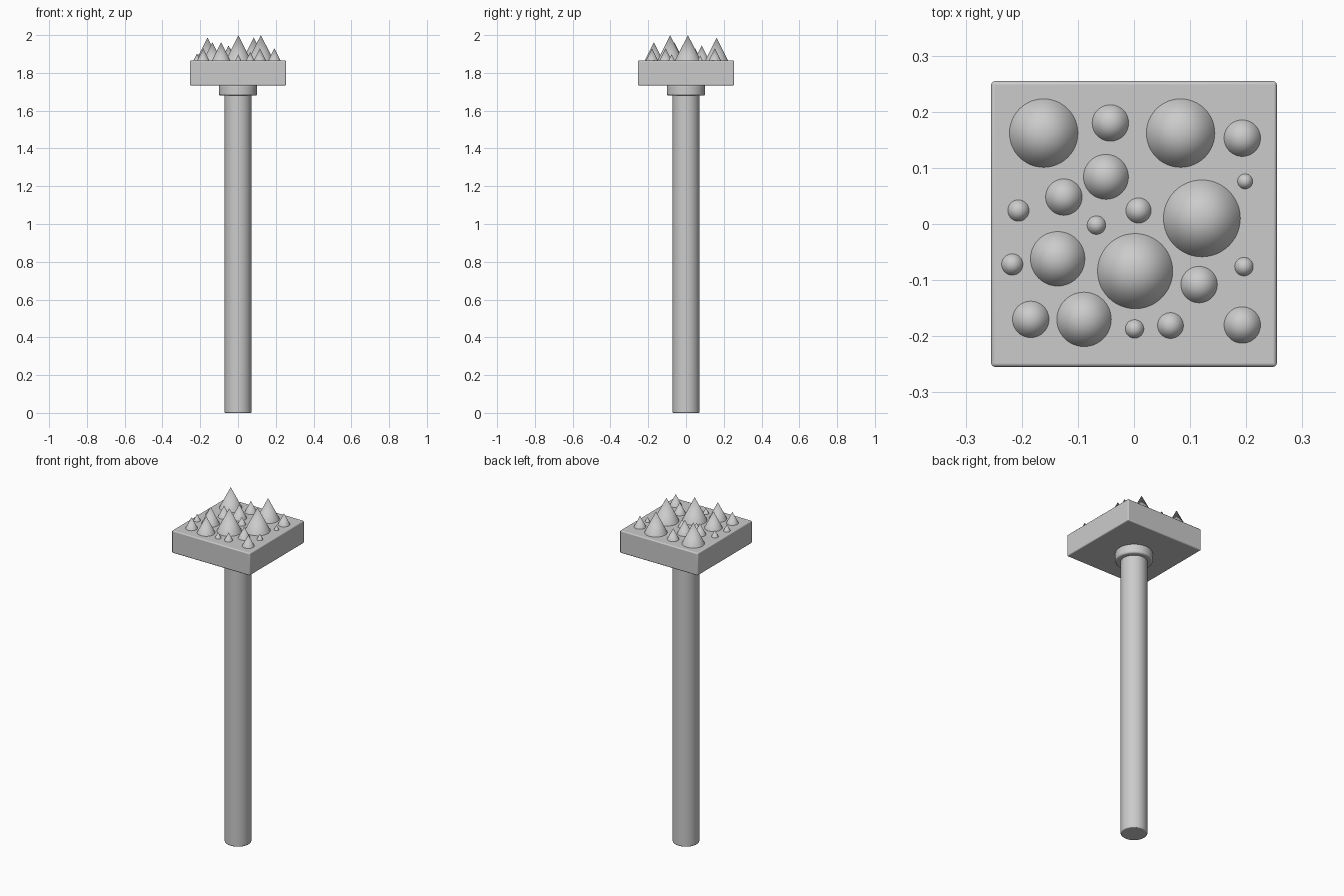
import bpy, math

if "Cube" in bpy.data.objects:
    bpy.data.objects.remove(bpy.data.objects["Cube"])

def finish(ob, name, bevel=0.0):
    ob.name = name
    if bevel:
        m = ob.modifiers.new("soft_edges", 'BEVEL')
        m.width = bevel
        m.segments = 3
        m.limit_method = 'ANGLE'
        m.angle_limit = math.radians(40)
    bpy.ops.object.shade_smooth_by_angle(angle=math.radians(35))
    return ob

def cylinder(name, r, z0, z1, bevel):
    bpy.ops.mesh.primitive_cylinder_add(vertices=64, radius=r, depth=z1 - z0,
                                        location=(0, 0, (z0 + z1) / 2))
    return finish(bpy.context.object, name, bevel)

# handle and the collar joining it to the head
cylinder("handle", 0.0715, 0.0, 1.70, 0.005)
cylinder("collar", 0.101, 1.68, 1.737, 0.009)

# square head block
Z0, TOP, HALF = 1.733, 1.865, 0.2545
bpy.ops.mesh.primitive_cube_add(size=1, location=(0, 0, (Z0 + TOP) / 2))
head = bpy.context.object
head.scale = (2 * HALF, 2 * HALF, TOP - Z0)
bpy.ops.object.transform_apply(location=False, rotation=False, scale=True)
finish(head, "head_block", 0.006)

# cone spikes: x, y, base radius (height is about twice the radius)
spikes = [
    (-0.161, 0.162, 0.061), (-0.042, 0.180, 0.0325), (0.083, 0.162, 0.061),
    (0.193, 0.153, 0.0325), (0.198, 0.076, 0.0135), (-0.050, 0.084, 0.040),
    (-0.125, 0.048, 0.0325), (-0.206, 0.024, 0.019), (0.008, 0.024, 0.0225),
    (-0.067, -0.002, 0.0165), (0.121, 0.010, 0.0685), (-0.136, -0.062, 0.0485),
    (0.002, -0.084, 0.067), (-0.217, -0.072, 0.019), (0.196, -0.076, 0.0165),
    (0.116, -0.108, 0.0325), (-0.184, -0.170, 0.0325), (-0.089, -0.170, 0.0485),
    (0.001, -0.187, 0.0165), (0.065, -0.181, 0.0230), (0.193, -0.180, 0.0325),
]
for i, (x, y, r) in enumerate(spikes):
    h = 2 * r
    if r > 0.066:
        h = 2.0 - TOP
    bpy.ops.mesh.primitive_cone_add(vertices=48, radius1=r, radius2=0, depth=h,
                                    location=(x, y, TOP + h / 2))
    finish(bpy.context.object, f"spike_{i + 1:02d}")
